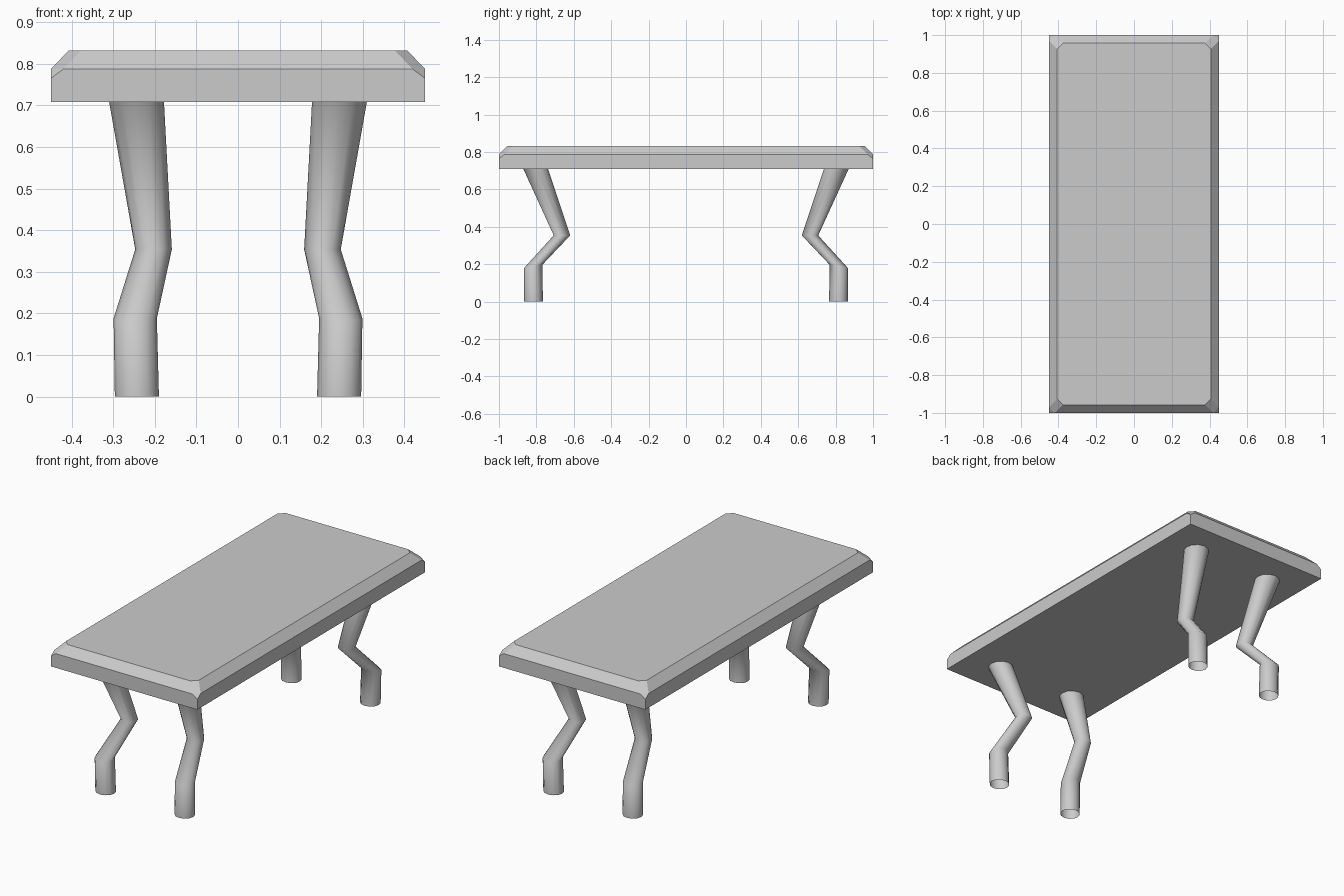
import bpy, bmesh, math

if "Cube" in bpy.data.objects:
    bpy.data.objects.remove(bpy.data.objects["Cube"])


def make_object(name, bm):
    mesh = bpy.data.meshes.new(name)
    bmesh.ops.recalc_face_normals(bm, faces=bm.faces[:])
    bm.to_mesh(mesh)
    bm.free()
    ob = bpy.data.objects.new(name, mesh)
    bpy.context.collection.objects.link(ob)
    return ob


# Tabletop: slab with chamfered upper rim and clipped corners
corner = [(0.45, 1.0, 0.708), (0.45, 1.0, 0.765),
          (0.42, 1.0, 0.787), (0.45, 0.97, 0.787),
          (0.377, 0.957, 0.832), (0.407, 0.927, 0.832)]
bm = bmesh.new()
for sx in (-1, 1):
    for sy in (-1, 1):
        for x, y, z in corner:
            bm.verts.new((sx * x, sy * y, z))
bmesh.ops.convex_hull(bm, input=bm.verts[:])
bmesh.ops.dissolve_limit(bm, angle_limit=math.radians(1),
                         verts=bm.verts[:], edges=bm.edges[:])
make_object("tabletop", bm)

# Legs: open bent tube, rings as (x, y, z, x radius, y radius, tilt in y)
SIDES = 12
rings = [(0.243, 0.815, 0.0, 0.053, 0.05, 0.0),
         (0.247, 0.817, 0.188, 0.052, 0.049, -0.009),
         (0.203, 0.663, 0.354, 0.044, 0.044, 0.0),
         (0.244, 0.804, 0.71, 0.066, 0.066, 0.0)]
bm = bmesh.new()
loops = []
for x, y, z, rx, ry, tilt in rings:
    loop = []
    for i in range(SIDES):
        a = 2 * math.pi * i / SIDES
        s = math.sin(a)
        loop.append(bm.verts.new((x + rx * math.cos(a), y + ry * s, z + tilt * s)))
    loops.append(loop)
for low, high in zip(loops, loops[1:]):
    for i in range(SIDES):
        j = (i + 1) % SIDES
        bm.faces.new((low[i], low[j], high[j], high[i]))
for f in bm.faces:
    f.smooth = True
legs = make_object("legs", bm)
mirror = legs.modifiers.new("four_legs", 'MIRROR')
mirror.use_axis = (True, True, False)
mirror.use_mirror_merge = False
